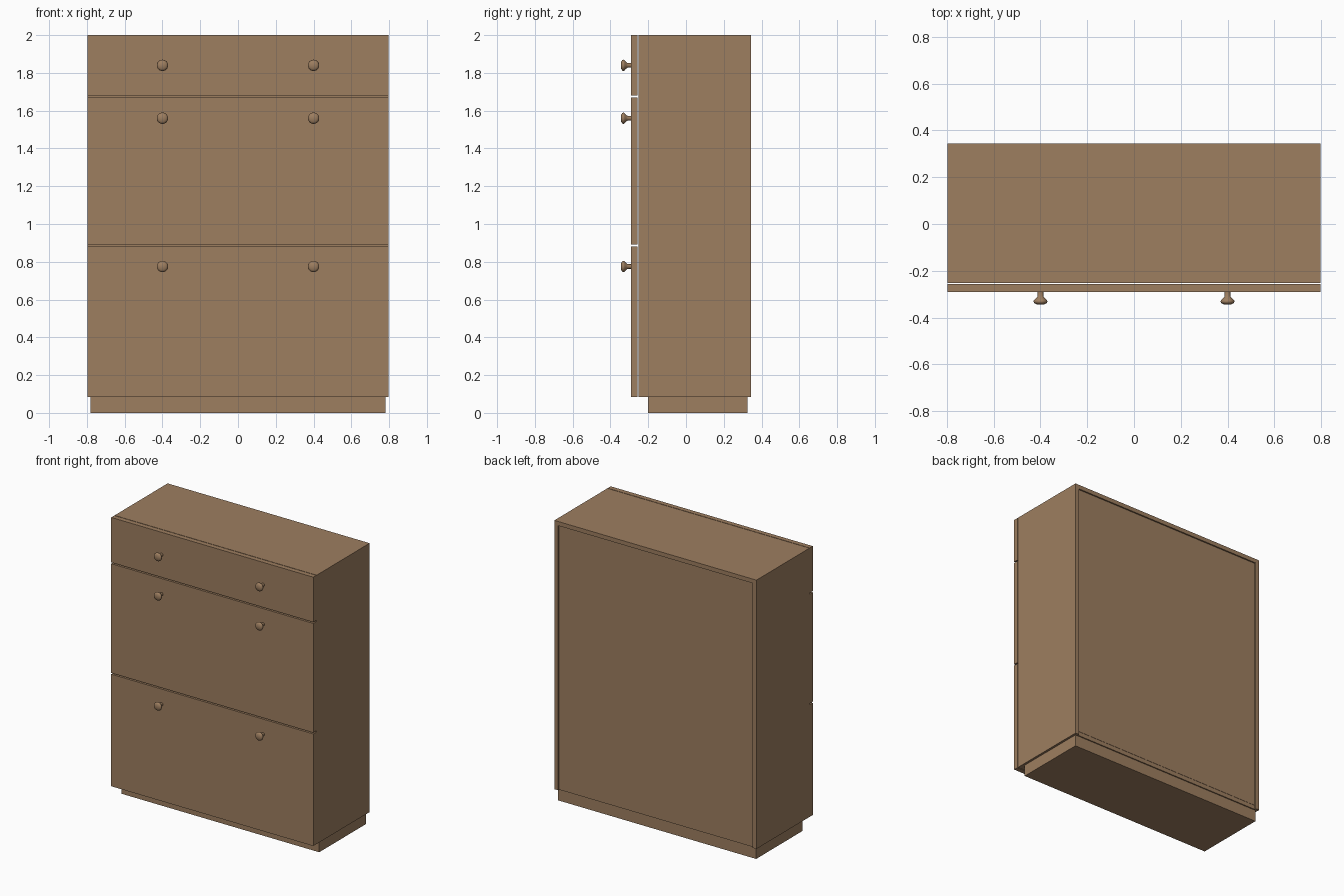
import bpy, bmesh, math

if "Cube" in bpy.data.objects:
    bpy.data.objects.remove(bpy.data.objects["Cube"])

wood = bpy.data.materials.new("warm brown wood")
wood.diffuse_color = (0.34, 0.21, 0.117, 1)
wood.use_nodes = True
wood.node_tree.nodes["Principled BSDF"].inputs["Base Color"].default_value = wood.diffuse_color


def finish(name, bm):
    bmesh.ops.recalc_face_normals(bm, faces=bm.faces)
    me = bpy.data.meshes.new(name)
    bm.to_mesh(me)
    bm.free()
    me.materials.append(wood)
    ob = bpy.data.objects.new(name, me)
    bpy.context.collection.objects.link(ob)
    return ob


def box(name, x0, x1, y0, y1, z0, z1):
    bm = bmesh.new()
    bmesh.ops.create_cube(bm, size=1)
    for v in bm.verts:
        v.co = (x1 if v.co.x > 0 else x0,
                y1 if v.co.y > 0 else y0,
                z1 if v.co.z > 0 else z0)
    return finish(name, bm)


W, T = 0.797, 0.03            # half width, board thickness
FRONT, BACK = -0.252, 0.345   # carcass depth
BASE, TOP = 0.083, 2.0

# Plinth and carcass boards
box("plinth", -0.781, 0.781, -0.2, 0.325, 0, BASE)
box("top_board", -W, W, FRONT, BACK, TOP - T, TOP)
box("left_side", -W, -W + T, FRONT, BACK, BASE, TOP - T)
box("right_side", W - T, W, FRONT, BACK, BASE, TOP - T)
box("bottom_board", -W + T, W - T, FRONT, BACK - 0.012, BASE, BASE + T)
box("back_panel", -W + T, W - T, BACK - 0.025, BACK - 0.01, BASE + T, TOP - T)

# Drawer fronts with narrow gaps, each backed by a rail
fronts = [("bottom", BASE, 0.882, 0.775),
          ("middle", 0.891, 1.67, 1.56),
          ("top", 1.679, TOP, 1.84)]
for label, z0, z1, zk in fronts:
    box(label + "_front", -W, W, -0.29, -0.256, z0, z1)
for label, z in (("lower", 0.886), ("upper", 1.674)):
    box(label + "_divider", -W + T, W - T, FRONT + 0.005, BACK - 0.025,
        z - 0.015, z + 0.015)

# Turned knobs: radius and y along the axis
profile = [(0, -0.288), (0.012, -0.288), (0.012, -0.309), (0.018, -0.317),
           (0.028, -0.326), (0.030, -0.331), (0.028, -0.337),
           (0.019, -0.343), (0, -0.345)]


def knob(name, x, z):
    bm = bmesh.new()
    vs = [bm.verts.new((r, y, 0)) for r, y in profile]
    es = [bm.edges.new(p) for p in zip(vs, vs[1:])]
    bmesh.ops.spin(bm, geom=vs + es, cent=(0, 0, 0), axis=(0, 1, 0),
                   angle=2 * math.pi, steps=24)
    bmesh.ops.remove_doubles(bm, verts=bm.verts, dist=0.0003)
    bmesh.ops.translate(bm, verts=bm.verts, vec=(x, 0, z))
    ob = finish(name, bm)
    bpy.ops.object.select_all(action='DESELECT')
    ob.select_set(True)
    bpy.context.view_layer.objects.active = ob
    bpy.ops.object.shade_smooth_by_angle(angle=math.radians(40))


for label, z0, z1, zk in fronts:
    for side, x in (("left", -0.4), ("right", 0.4)):
        knob(f"{label}_{side}_knob", x, zk)
